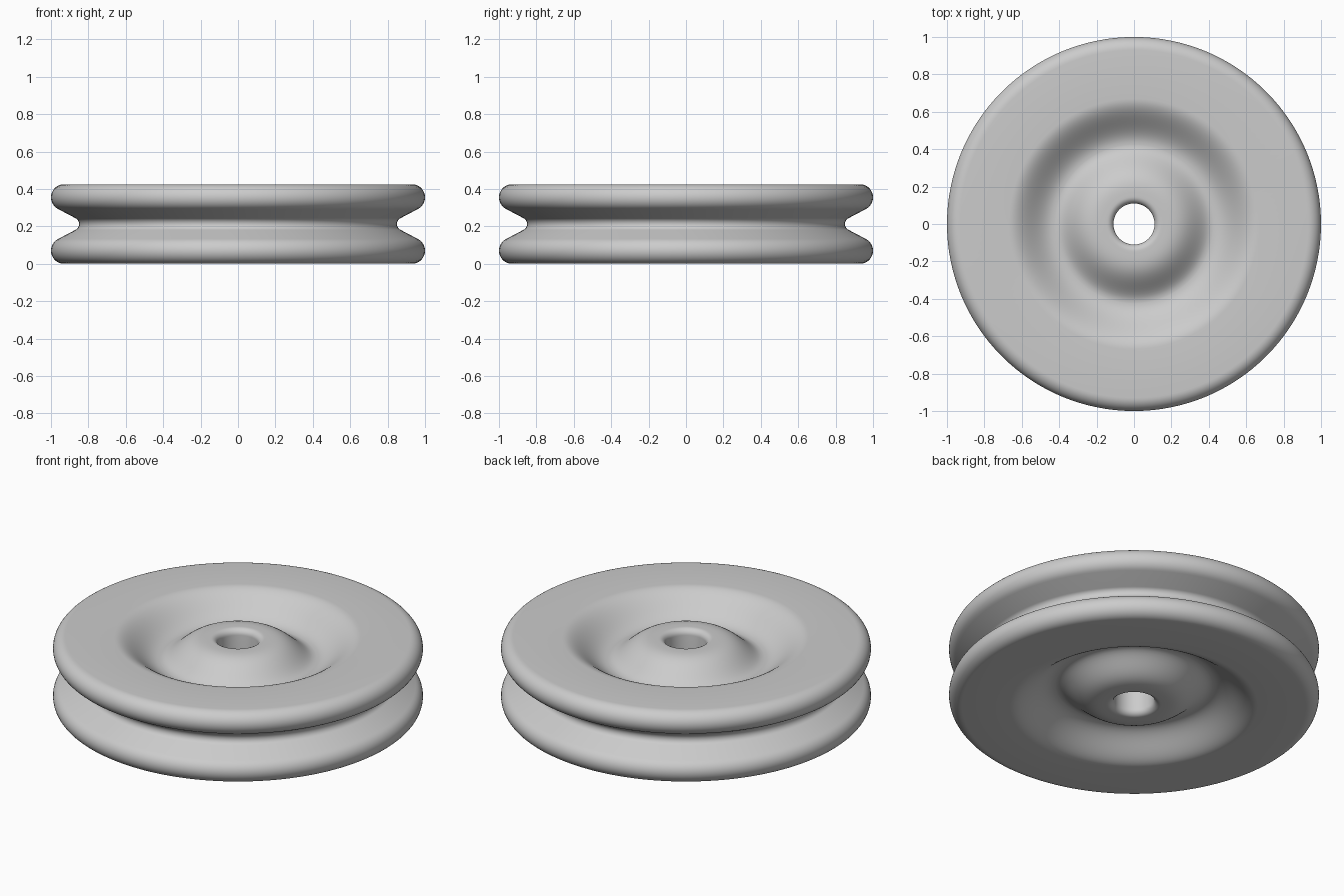
import bpy, bmesh
from math import cos, sin, pi, radians
from mathutils import Vector

if "Cube" in bpy.data.objects:
    bpy.data.objects.remove(bpy.data.objects["Cube"], do_unlink=True)

TOP = 0.425
MID = TOP / 2
HUB_TOP = 0.415
FLOOR = 0.295
SEGMENTS = 128


def arc(cx, cz, radius, start, end, steps):
    angles = [radians(start + (end - start) * i / steps) for i in range(steps + 1)]
    return [(cx + radius * cos(a), cz + radius * sin(a)) for a in angles]


def ease(r0, z0, r1, z1, skew=1.0, steps=18):
    """S-shaped slope between two radii and heights."""
    pts = []
    for i in range(steps + 1):
        t = i / steps
        pts.append((r0 + (r1 - r0) * t, z0 + (z1 - z0) * (1 - cos(pi * t ** skew)) / 2))
    return pts


# Upper half of the cross-section, from the bore out to the groove
upper = arc(0.145, HUB_TOP - 0.035, 0.035, 180, 90, 8)      # bore lip
upper += ease(0.155, HUB_TOP, 0.42, FLOOR, skew=1.5)        # domed hub
upper += ease(0.425, FLOOR, 0.67, TOP)                      # dished recess
upper += arc(0.93, TOP - 0.07, 0.07, 90, -64, 16)           # rounded rim
upper += arc(0.885, MID, 0.035, 116, 180, 8)                # groove bottom

# Mirror to the lower half; the groove midpoint is shared
lower = [(r, TOP - z) for r, z in reversed(upper[:-1])]
profile = upper + lower

# Revolve the closed cross-section
bm = bmesh.new()
verts = [bm.verts.new((r, 0, z)) for r, z in profile]
edges = [bm.edges.new((verts[i], verts[(i + 1) % len(verts)])) for i in range(len(verts))]
bmesh.ops.spin(bm, geom=verts + edges, cent=Vector(), axis=Vector((0, 0, 1)),
               angle=2 * pi, steps=SEGMENTS, use_merge=True)
bmesh.ops.remove_doubles(bm, verts=bm.verts, dist=1e-5)
bmesh.ops.recalc_face_normals(bm, faces=bm.faces)
mesh = bpy.data.meshes.new("pulley_wheel")
bm.to_mesh(mesh)
bm.free()

wheel = bpy.data.objects.new("pulley_wheel", mesh)
bpy.context.collection.objects.link(wheel)

# Single plain grey material
grey = bpy.data.materials.new("light_grey")
grey.use_nodes = True
colour = (0.6, 0.6, 0.6, 1)
grey.diffuse_color = colour
for node in grey.node_tree.nodes:
    if node.type == "BSDF_PRINCIPLED":
        node.inputs["Base Color"].default_value = colour
mesh.materials.append(grey)

bpy.ops.object.select_all(action="DESELECT")
wheel.select_set(True)
bpy.context.view_layer.objects.active = wheel
bpy.ops.object.shade_smooth_by_angle(angle=radians(40))
